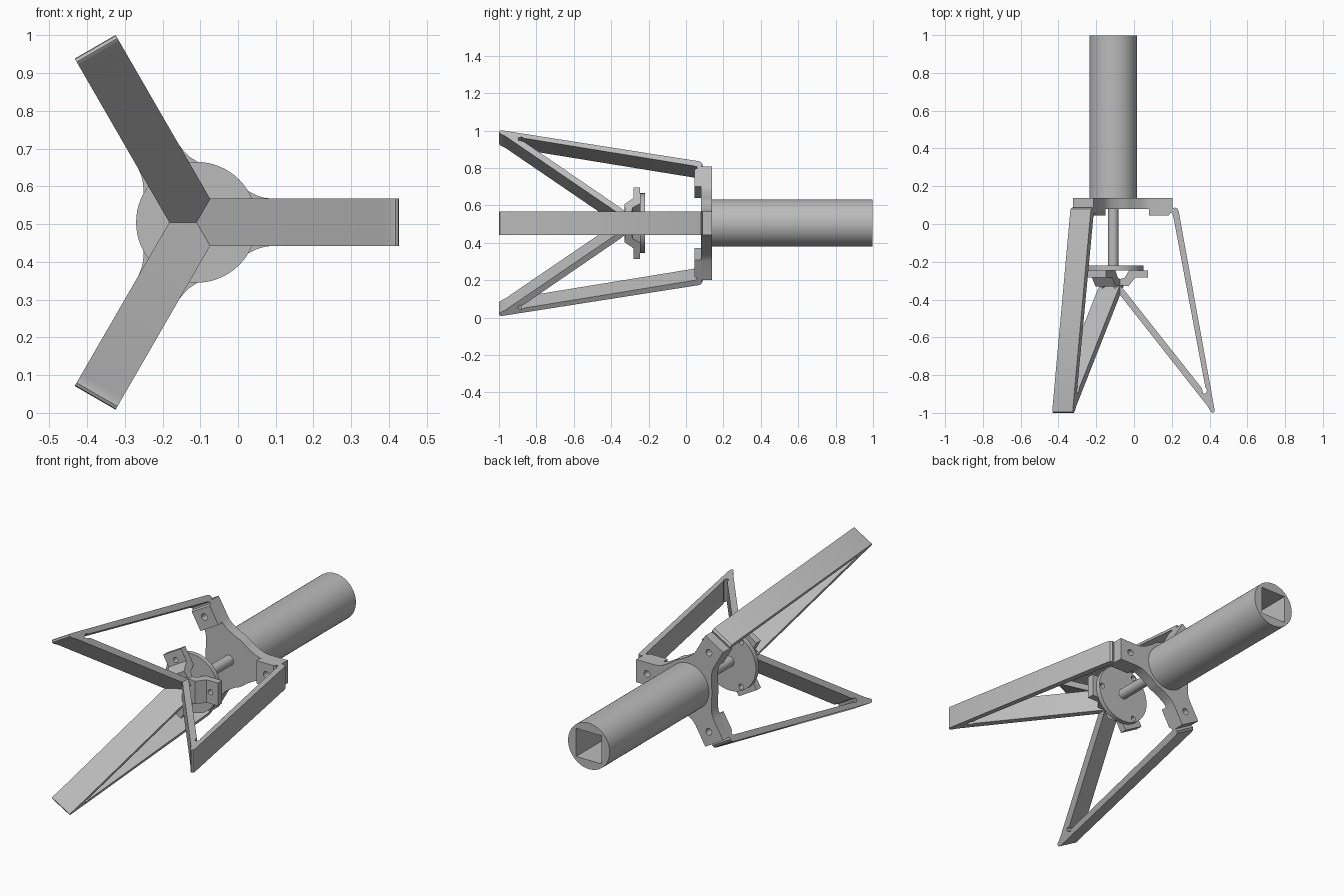
import bpy, bmesh, math
from mathutils import Vector

cube = bpy.data.objects.get("Cube")
if cube:
    bpy.data.objects.remove(cube, do_unlink=True)

CX, CZ = -0.11, 0.505          # main axis, running along y
HALF = 0.0625                  # half width of fingers and hub arms
ANGLES = [math.radians(a) for a in (0, 120, 240)]

grey = bpy.data.materials.new("plain grey")
grey.use_nodes = True
grey.diffuse_color = (0.5, 0.5, 0.5, 1)
grey.node_tree.nodes["Principled BSDF"].inputs["Base Color"].default_value = grey.diffuse_color


def place(r, t, y, a):
    """Radius, sideways offset and depth to world space."""
    return Vector((CX + r * math.cos(a) - t * math.sin(a), y,
                   CZ + r * math.sin(a) + t * math.cos(a)))


def prism(name, points, shift):
    """Extrude a flat outline along a vector."""
    bm = bmesh.new()
    face = bm.faces.new([bm.verts.new(p) for p in points])
    out = bmesh.ops.extrude_face_region(bm, geom=[face])
    moved = [v for v in out["geom"] if isinstance(v, bmesh.types.BMVert)]
    bmesh.ops.translate(bm, verts=moved, vec=shift)
    bmesh.ops.recalc_face_normals(bm, faces=bm.faces)
    mesh = bpy.data.meshes.new(name)
    bm.to_mesh(mesh)
    bm.free()
    ob = bpy.data.objects.new(name, mesh)
    bpy.context.collection.objects.link(ob)
    mesh.materials.append(grey)
    return ob


def rod(name, radius, y0, y1, r=0, a=0, sides=64):
    ring = [math.tau * i / sides for i in range(sides)]
    pts = [place(r + radius * math.cos(u), radius * math.sin(u), y0, a) for u in ring]
    return prism(name, pts, Vector((0, y1 - y0, 0)))


def cut(ob, cutter):
    cutter.hide_render = True
    mod = ob.modifiers.new("cut", "BOOLEAN")
    mod.operation, mod.solver, mod.object = "DIFFERENCE", "EXACT", cutter
    bpy.context.view_layer.objects.active = ob
    bpy.ops.object.modifier_apply(modifier=mod.name)
    bpy.data.objects.remove(cutter, do_unlink=True)


def smooth(ob):
    bpy.ops.object.select_all(action="DESELECT")
    ob.select_set(True)
    bpy.context.view_layer.objects.active = ob
    bpy.ops.object.shade_smooth_by_angle(angle=math.radians(30))


def bolt_hole(ob, r, a, radius, y0, y1):
    cut(ob, rod("hole_cutter", radius, y0, y1, r, a, 24))


# Finger: pad, outer bar, tip, inner bar and clip as one bent strip (radius, y)
finger_profile = [
    (0.19, 0.08), (0.19, 0.045), (0.295, 0.045), (0.302, 0.058), (0.312, 0.058), (0.318, 0.04),
    (0.488, -0.865), (0.497, -0.88), (0.49, -0.898), (0.476, -0.896), (0.468, -0.868),
    (0.055, -0.346), (0.036, -0.327), (0.055, -0.326), (0.08, -0.33), (0.118, -0.282),
    (0.185, -0.282), (0.185, -0.245), (0.085, -0.245), (0.06, -0.285), (0, -0.3), (0, -0.33),
    (0.5, -0.965), (0.518, -0.995), (0.527, -1), (0.535, -0.995), (0.537, -0.985),
    (0.347, 0.065), (0.341, 0.08), (0.328, 0.087), (0.31, 0.08)]
for a, side in zip(ANGLES, ("left", "upper", "lower")):
    width = place(0, HALF, 0, a) - place(0, -HALF, 0, a)
    finger = prism(side + "_finger", [place(r, -HALF, y, a) for r, y in finger_profile], width)
    bolt_hole(finger, 0.25, a, 0.018, 0, 0.2)
    bolt_hole(finger, 0.14, a, 0.014, -0.3, -0.2)
    smooth(finger)

# Hub with three arms and concave blends
half_arm = [(0.315, HALF), (0.2, HALF), (0.18, 0.065), (0.16, 0.071), (0.14, 0.081), (0.121, 0.092)]
outline = []
for a in ANGLES:
    outline += [place(r, -t, 0.08, a) for r, t in reversed(half_arm)]
    outline += [place(r, t, 0.08, a) for r, t in half_arm]
    outline += [place(0.145, 0, 0.08, a + math.radians(d)) for d in (45, 55, 65, 75)]
hub = prism("hub", outline, Vector((0, 0.058, 0)))
for a in ANGLES:
    bolt_hole(hub, 0.25, a, 0.018, 0, 0.2)
smooth(hub)

# Handle with a square socket in its rear end
handle = rod("handle", 0.126, 0.13, 0.998)
s = 0.077
socket = [Vector((CX + x * s, 0.5, CZ + z * s)) for x, z in ((-1, -1), (1, -1), (1, 1), (-1, 1))]
cut(handle, prism("socket_cutter", socket, Vector((0, 0.6, 0))))
smooth(handle)

# Push rod and its drilled disc
smooth(rod("push_rod", 0.028, -0.24, 0.1, sides=32))
disc = rod("push_disc", 0.16, -0.246, -0.22)
for a in ANGLES:
    bolt_hole(disc, 0.14, a, 0.014, -0.3, -0.2)
smooth(disc)
